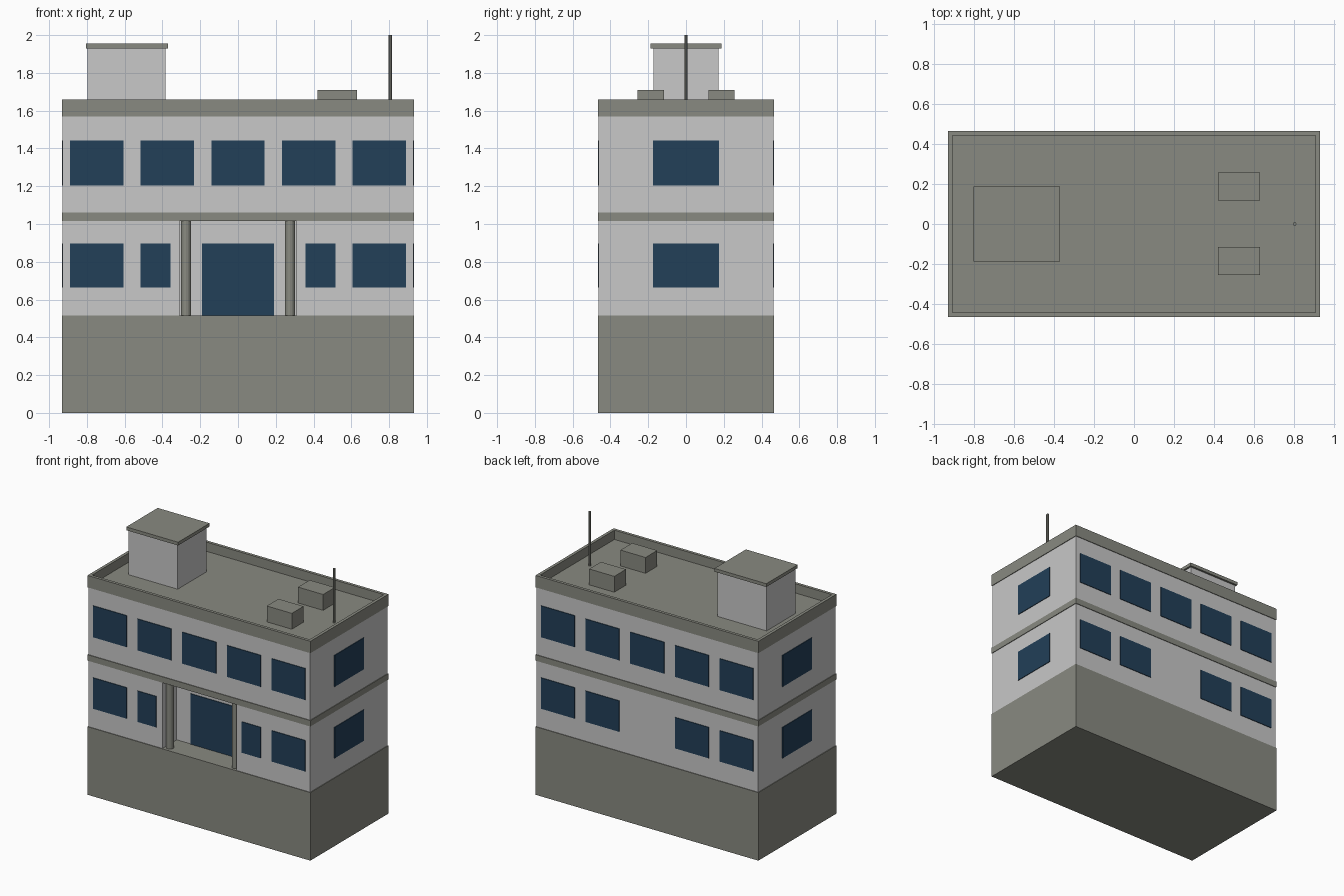
import bpy, bmesh
from mathutils import Vector

if "Cube" in bpy.data.objects:
    bpy.data.objects.remove(bpy.data.objects["Cube"], do_unlink=True)


def material(name, colour):
    mat = bpy.data.materials.new(name)
    mat.use_nodes = True
    mat.diffuse_color = (*colour, 1)
    mat.node_tree.nodes["Principled BSDF"].inputs["Base Color"].default_value = (*colour, 1)
    return mat


WALL = material("pale wall", (0.58, 0.58, 0.58))
CONCRETE = material("grey concrete", (0.25, 0.255, 0.22))
GLASS = material("dark blue glass", (0.016, 0.05, 0.098))


def finish(name, bm, mat):
    bmesh.ops.recalc_face_normals(bm, faces=bm.faces)
    mesh = bpy.data.meshes.new(name)
    bm.to_mesh(mesh)
    bm.free()
    mesh.materials.append(mat)
    obj = bpy.data.objects.new(name, mesh)
    bpy.context.collection.objects.link(obj)
    return obj


def box_mesh(x, y, z):
    """Box spanning the given (low, high) ranges."""
    bm = bmesh.new()
    bmesh.ops.create_cube(bm, size=1)
    for v in bm.verts:
        v.co = Vector([r[0] if c < 0 else r[1] for c, r in zip(v.co, (x, y, z))])
    return bm


def box(name, x, y, z, mat):
    return finish(name, box_mesh(x, y, z), mat)


def cylinder(name, x, y, z, radius, sides, mat):
    bm = bmesh.new()
    bmesh.ops.create_cone(bm, cap_ends=True, segments=sides, radius1=radius,
                          radius2=radius, depth=z[1] - z[0])
    bmesh.ops.translate(bm, verts=bm.verts, vec=(x, y, sum(z) / 2))
    return finish(name, bm, mat)


# Main sizes: outer trim, wall face, and storey heights
TX, TY = 0.933, 0.467
WX, WY = 0.928, 0.462
FLOOR, BAND, ROOF = 0.515, 1.015, 1.59
OUT = 0.005
RECESS = -0.29

box("base", (-TX, TX), (-TY, TY), (0, FLOOR), CONCRETE)

# Ground floor: footprint with an entrance recess, extruded upward
bm = bmesh.new()
half = [(0.31, RECESS), (0.31, -WY), (WX, -WY), (WX, WY)]
outline = half + [(-x, y) for x, y in reversed(half)]
face = bm.faces.new([bm.verts.new((x, y, FLOOR)) for x, y in outline])
top = bmesh.ops.extrude_face_region(bm, geom=[face])["geom"]
bmesh.ops.translate(bm, vec=(0, 0, BAND - FLOOR),
                    verts=[g for g in top if isinstance(g, bmesh.types.BMVert)])
finish("ground_floor_walls", bm, WALL)

box("floor_band", (-TX, TX), (-TY, TY), (BAND, 1.06), CONCRETE)
box("upper_floor_walls", (-WX, WX), (-WY, WY), (1.06, 1.57), WALL)

# Roof tray with a parapet around it
bm = box_mesh((-TX, TX), (-TY, TY), (1.57, 1.66))
bm.normal_update()
lid = max(bm.faces, key=lambda f: f.calc_center_median().z)
bmesh.ops.inset_region(bm, faces=[lid], thickness=0.032)
tray = bmesh.ops.extrude_discrete_faces(bm, faces=[lid])["faces"][0]
bmesh.ops.translate(bm, verts=tray.verts, vec=(0, 0, ROOF - 1.66))
finish("roof_parapet", bm, CONCRETE)

# Windows as thin plates on the walls
LOW, HIGH = (0.663, 0.897), (1.204, 1.442)
BAYS = [-0.747, -0.375, 0, 0.375, 0.747]


def long_side_window(name, centre, width, z, back):
    y = (WY - 0.002, WY + OUT) if back else (-WY - OUT, -WY + 0.002)
    box(name, (centre - width / 2, centre + width / 2), y, z, GLASS)


for i, cx in enumerate(BAYS):
    for back in (False, True):
        side = "back" if back else "front"
        long_side_window(f"{side}_upper_window_{i + 1}", cx, 0.283, HIGH, back)
        if cx == 0:
            continue
        if abs(cx) < 0.5 and not back:
            long_side_window(f"front_small_window_{i + 1}", 0.437 if cx > 0 else -0.437,
                             0.158, LOW, back)
        else:
            long_side_window(f"{side}_lower_window_{i + 1}", cx, 0.283, LOW, back)

for side, s in (("left", 1), ("right", -1)):
    for level, z in (("lower", LOW), ("upper", HIGH)):
        x = sorted((s * (WX - 0.002), s * (WX + OUT)))
        box(f"{side}_{level}_window", x, (-0.175, 0.175), z, GLASS)
    # Entrance column
    cylinder(f"{side}_entrance_column", s * 0.275, -0.42, (FLOOR, BAND), 0.027, 12, CONCRETE)

box("entrance_door", (-0.19, 0.19), (RECESS - OUT, RECESS + 0.002), (FLOOR, 0.897), GLASS)

# Rooftop stair house, equipment boxes and mast
box("stair_house", (-0.796, -0.384), (-0.173, 0.173), (ROOF, 1.93), WALL)
box("stair_house_cap", (-0.804, -0.37), (-0.188, 0.188), (1.93, 1.955), CONCRETE)
box("rear_roof_unit", (0.42, 0.63), (0.118, 0.258), (ROOF, 1.71), CONCRETE)
box("front_roof_unit", (0.42, 0.63), (-0.256, -0.116), (ROOF, 1.71), CONCRETE)
cylinder("mast", 0.805, 0, (ROOF, 2.0), 0.009, 8, CONCRETE)
